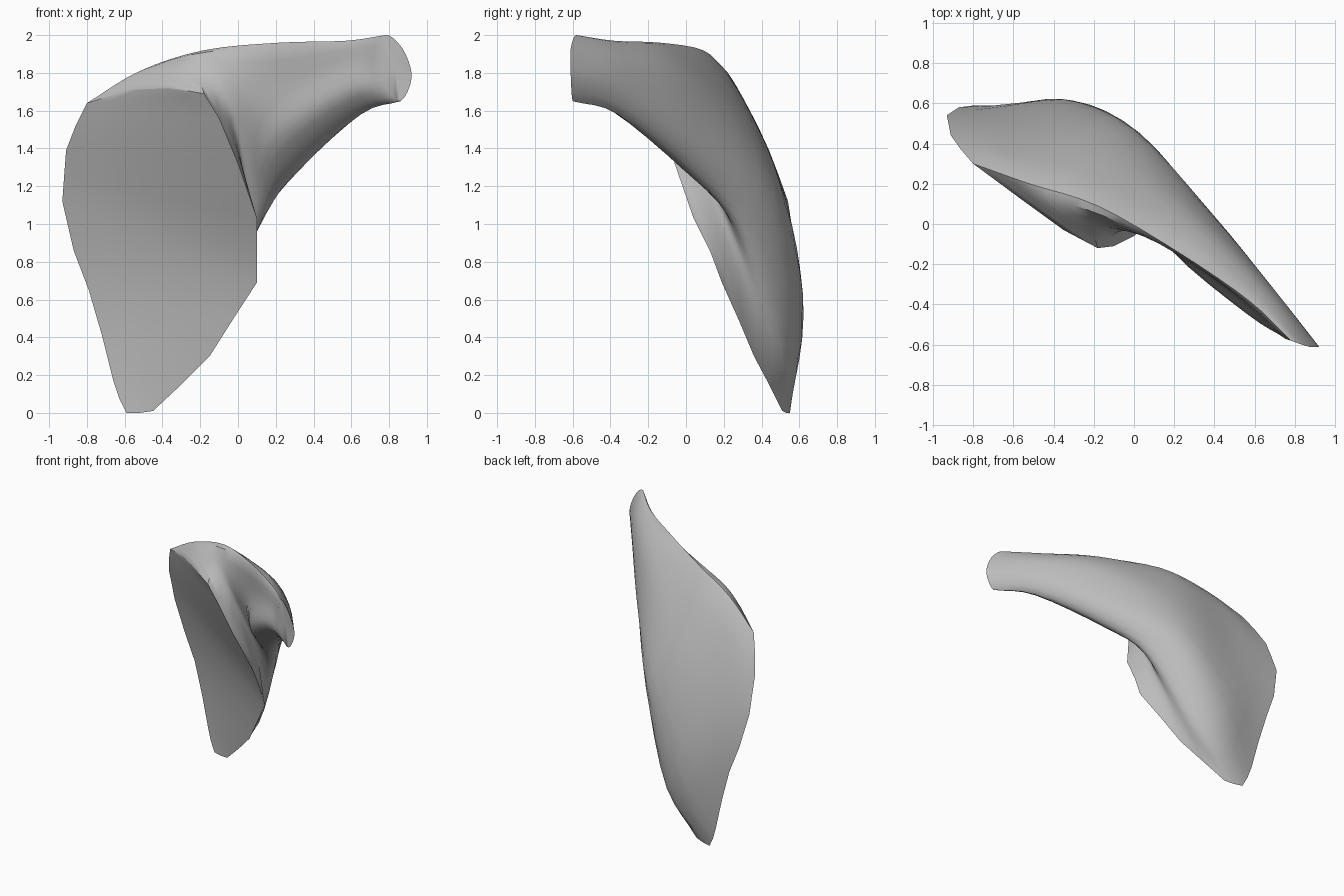
import bpy
import bmesh
import math
from mathutils import Vector

cube = bpy.data.objects.get("Cube")
if cube:
    bpy.data.objects.remove(cube, do_unlink=True)

AROUND = 4   # samples between neighbouring guides
ALONG = 4    # samples between neighbouring sections
COLUMNS = 6  # divisions across the dished broad end

# Outline of the broad cut end, starting at the crest and running round the back
broad_end = [
    (-.8, .3, 1.64), (-.86, .37, 1.52), (-.91, .44, 1.39), (-.92, .49, 1.26),
    (-.93, .54, 1.12), (-.87, .58, .86), (-.79, .59, .65), (-.72, .58, .41),
    (-.66, .57, .17), (-.63, .56, .08), (-.59, .55, 0), (-.52, .53, 0),
    (-.45, .51, .01), (-.3, .44, .15), (-.15, .36, .3), (-.03, .28, .49),
    (.1, .19, .69), (.1, .13, .85), (.1, .04, 1.03), (0, -.06, 1.32),
    (-.1, -.11, 1.56), (-.18, -.12, 1.69), (-.35, -.03, 1.72), (-.57, .13, 1.71),
]

# Lengthwise guides, from just behind the broad end to the narrow end
crest = [(-.52, .2, 1.81), (-.18, .09, 1.92), (.22, -.14, 1.96),
         (.57, -.38, 1.97), (.78, -.58, 2)]
back_upper = [(-.58, .47, 1.28), (-.14, .37, 1.5), (.32, .01, 1.78),
              (.66, -.33, 1.87), (.87, -.61, 1.93)]
back_lower = [(-.35, .62, .62), (0, .47, 1.13), (.39, .05, 1.45),
              (.7, -.33, 1.7), (.92, -.61, 1.78)]
lower_ridge = [(-.17, .5, .36), (.1, .32, .96), (.3, .02, 1.27),
               (.65, -.36, 1.58), (.86, -.6, 1.65)]
inner_lower = [(.04, .21, .99), (.09, .15, 1.17), (.2, -.13, 1.44),
               (.57, -.45, 1.69), (.78, -.58, 1.73)]
inner_upper = [(-.1, -.05, 1.69), (0, -.04, 1.68), (.21, -.13, 1.71),
               (.58, -.42, 1.84), (.75, -.57, 1.87)]
guides = [crest, back_upper, back_lower, lower_ridge, inner_lower, inner_upper]


def spline_point(before, start, end, after, t):
    """Smooth curve through start and end, steered by the outer neighbours."""
    bend = before * 2 - start * 5 + end * 4 - after
    twist = start * 3 - before - end * 3 + after
    return start + ((end - before) * t + bend * t ** 2 + twist * t ** 3) / 2


def smooth_loop(points, steps):
    points = [Vector(p) for p in points]
    count = len(points)
    loop = []
    for i in range(count):
        neighbours = [points[(i + k) % count] for k in (-1, 0, 1, 2)]
        loop += [spline_point(*neighbours, s / steps) for s in range(steps)]
    return loop


def smooth_path(points, steps):
    padded = [points[0] * 2 - points[1]] + points + [points[-1] * 2 - points[-2]]
    path = []
    for i in range(len(points) - 1):
        path += [spline_point(*padded[i:i + 4], s / steps) for s in range(steps)]
    return path + [points[-1]]


def close_with_fan(bm, ring):
    """Triangles around a centre point, for the small end."""
    centre = sum((v.co for v in ring), Vector()) / len(ring)
    hub = bm.verts.new(centre)
    for a, b in zip(ring, ring[1:] + ring[:1]):
        bm.faces.new((a, b, hub))


def close_with_rows(bm, ring):
    """Straight rows from the left rim to the right rim, giving a dished face."""
    half = len(ring) // 2
    turned = ring[-1:] + ring[:-1]
    left, right = turned[:half], turned[:half - 1:-1]
    rows = []
    for a, b in zip(left, right):
        inner = [bm.verts.new(a.co.lerp(b.co, c / COLUMNS)) for c in range(1, COLUMNS)]
        rows.append([a] + inner + [b])
    for upper, lower in zip(rows, rows[1:]):
        for c in range(COLUMNS):
            bm.faces.new((upper[c], upper[c + 1], lower[c + 1], lower[c]))
    # The first and last rows lie on the rim, so their edges join the skin there
    return rows[0], rows[-1]


# Sections: the broad outline, then one smooth loop per guide station
sections = [[Vector(p) for p in broad_end]]
for station in zip(*guides):
    sections.append(smooth_loop(station, AROUND))

# Smooth the surface lengthwise and skin it
paths = [smooth_path(list(line), ALONG) for line in zip(*sections)]
bm = bmesh.new()
rings = [[bm.verts.new(co) for co in ring] for ring in zip(*paths)]
for near, far in zip(rings, rings[1:]):
    size = len(near)
    for i in range(size):
        j = (i + 1) % size
        bm.faces.new((near[i], near[j], far[j], far[i]))

# Close both ends, with slivers tying the outer rows to the rim
for rim_row in close_with_rows(bm, rings[0]):
    bm.faces.new(rim_row)
close_with_fan(bm, rings[-1])
bmesh.ops.recalc_face_normals(bm, faces=bm.faces[:])

mesh = bpy.data.meshes.new("curved_body")
bm.to_mesh(mesh)
bm.free()
body = bpy.data.objects.new("curved_body", mesh)
bpy.context.collection.objects.link(body)

# Single plain grey
grey = bpy.data.materials.new("plain_grey")
grey.use_nodes = True
colour = (.5, .5, .5, 1)
grey.diffuse_color = colour
grey.node_tree.nodes["Principled BSDF"].inputs["Base Color"].default_value = colour
mesh.materials.append(grey)

# Smooth skin with crisp cut ends
bpy.ops.object.select_all(action='DESELECT')
body.select_set(True)
bpy.context.view_layer.objects.active = body
bpy.ops.object.shade_smooth_by_angle(angle=math.radians(40))
